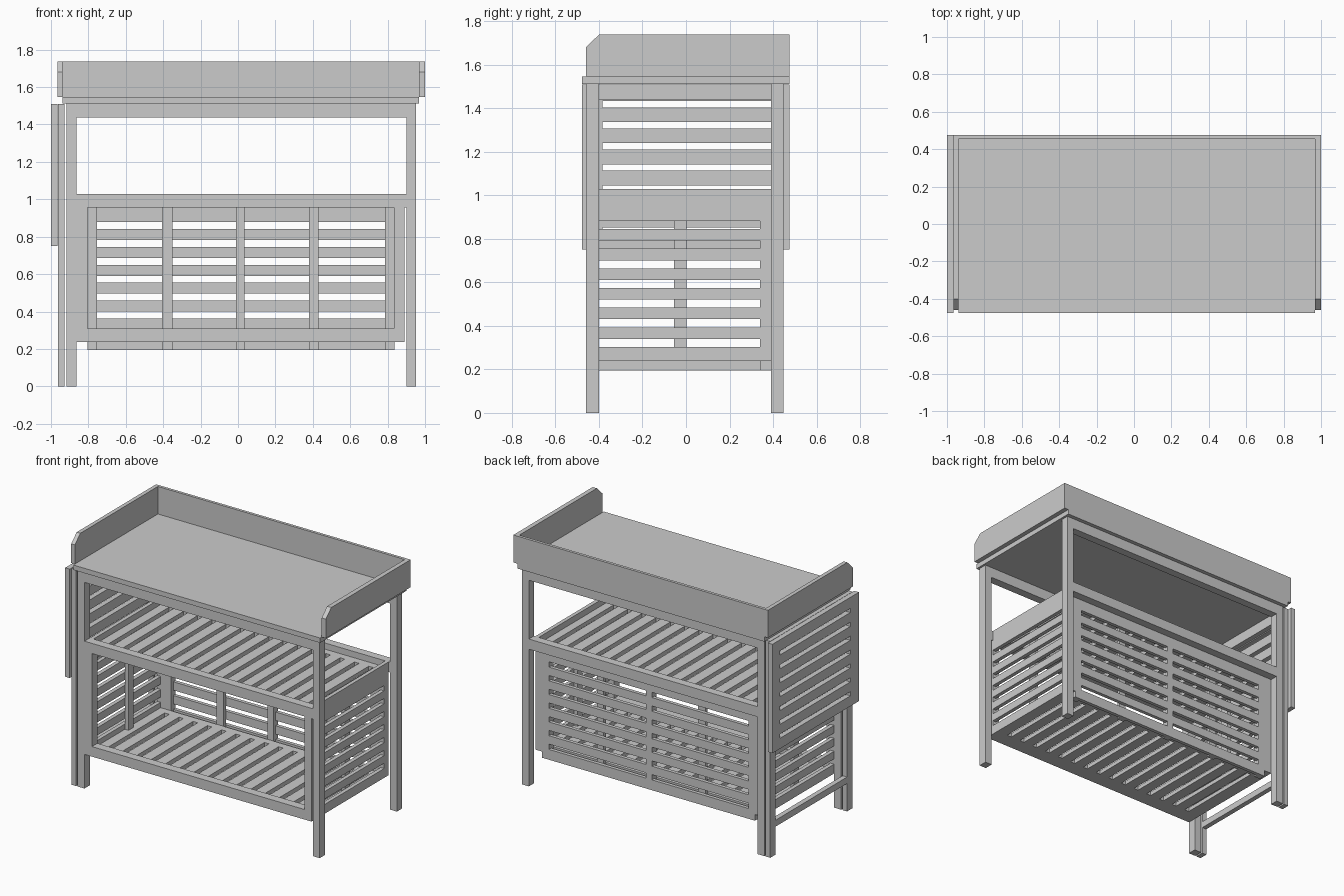
import bpy, bmesh

mat = bpy.data.materials.new("light_grey")
mat.diffuse_color = (0.6, 0.6, 0.6, 1)


def finish(name, bm):
    me = bpy.data.meshes.new(name)
    bm.to_mesh(me)
    bm.free()
    me.materials.append(mat)
    ob = bpy.data.objects.new(name, me)
    bpy.context.collection.objects.link(ob)
    return ob


def boxes(name, items):
    """One object from boxes given as (x0, x1, y0, y1, z0, z1)."""
    bm = bmesh.new()
    for x0, x1, y0, y1, z0, z1 in items:
        vs = bmesh.ops.create_cube(bm, size=1)["verts"]
        for v in vs:
            v.co.x = x1 if v.co.x > 0 else x0
            v.co.y = y1 if v.co.y > 0 else y0
            v.co.z = z1 if v.co.z > 0 else z0
    return finish(name, bm)


def strips(lo, hi, first, step, gap, n):
    """Solid intervals of lo..hi left between n evenly spaced gaps."""
    out, start = [], lo
    for i in range(n):
        g = first + i * step
        out.append((start, g))
        start = g + gap
    return out + [(start, hi)]


# Legs
for side, x0, x1 in (("left", -0.917, -0.863), ("right", 0.90, 0.953)):
    boxes(side + "_front_leg", [(x0, x1, -0.46, -0.40, 0, 1.512)])
    boxes(side + "_back_leg", [(x0, x1, 0.39, 0.447, 0, 1.512)])

# Swing-out leg frame on the left, with a low crossbar
boxes("swing_frame", [
    (-0.963, -0.928, -0.46, -0.40, 0, 1.51),
    (-0.963, -0.928, 0.39, 0.447, 0, 1.51),
    (-0.963, -0.928, -0.40, 0.39, 0.195, 0.24),
    (-0.963, -0.928, -0.40, 0.39, 1.438, 1.51)])

# Front and back rails
boxes("front_frame", [
    (-0.863, 0.90, -0.46, -0.40, 1.438, 1.512),
    (-0.863, 0.90, -0.46, -0.40, 0.957, 1.028),
    (-0.863, 0.89, -0.46, -0.40, 0.238, 0.308),
    (-0.863, -0.805, -0.46, -0.40, 0.308, 0.957),
    (0.835, 0.89, -0.46, -0.40, 0.308, 0.957)])
boxes("back_rails", [
    (-0.863, 0.90, 0.39, 0.447, 1.438, 1.512),
    (-0.863, 0.90, 0.39, 0.447, 0.957, 1.028)])

# Table top
boxes("table_top", [(-0.937, 0.968, -0.477, 0.475, 1.512, 1.546)])

# Raised border: back board and chamfered side boards
boxes("back_board", [(-0.965, 1.0, 0.455, 0.475, 1.546, 1.738)])
profile = [(-0.46, 1.546), (0.456, 1.546), (0.456, 1.738), (-0.40, 1.738), (-0.46, 1.68)]
for name, x0, x1 in (("left_board", -0.965, -0.937), ("right_board", 0.968, 1.0)):
    bm = bmesh.new()
    f = bm.faces.new([bm.verts.new((x0, y, z)) for y, z in profile])
    ext = bmesh.ops.extrude_face_region(bm, geom=[f])["geom"]
    for v in ext:
        if isinstance(v, bmesh.types.BMVert):
            v.co.x = x1
    bmesh.ops.recalc_face_normals(bm, faces=bm.faces)
    finish(name, bm)

# Hanging fold-down leaf
leaf = [(-1.0, -0.965, -0.383, 0.392, a, b)
        for a, b in strips(0.75, 1.51, 0.823, 0.0968, 0.029, 7)]
leaf += [(-1.0, -0.965, -0.477, -0.383, 0.75, 1.51),
         (-1.0, -0.965, 0.392, 0.475, 0.75, 1.51)]
boxes("folding_leaf", leaf)

# Slatted shelves, sunk level with the underside of their rails
for name, x0, x1, y1, z0, z1 in (("upper_shelf", -0.863, 0.89, 0.39, 0.957, 0.985),
                                 ("lower_shelf", -0.863, 0.89, 0.34, 0.238, 0.266)):
    parts = [(a, b, -0.35, y1 - 0.05, z0, z1)
             for a, b in strips(x0, x1, x0 + 0.094, 0.11, 0.035, 15)]
    parts += [(x0, x1, -0.40, -0.35, z0, z1), (x0, x1, y1 - 0.05, y1, z0, z1)]
    boxes(name, parts)

# Slatted side panels with inner posts, topped by the shelf side rails
for name, s0, s1, p0, p1 in (("left_side_panel", -0.863, -0.835, -0.835, -0.807),
                             ("right_side_panel", 0.863, 0.89, 0.837, 0.863)):
    parts = [(s0, s1, -0.40, 0.34, a, b)
             for a, b in strips(0.238, 1.028, 0.303, 0.0903, 0.037, 7)]
    parts += [(s0, s1, 0.34, 0.39, 0.238, 1.028),
              (p0, p1, -0.055, 0.003, 0.266, 0.957),
              (p0, p1, 0.34, 0.39, 0.238, 0.957)]
    boxes(name, parts)

# Slatted back panel with inner posts
back = []
for x0, x1 in ((-0.755, -0.01), (0.035, 0.785)):
    back += [(x0, x1, 0.365, 0.39, a, b)
             for a, b in strips(0.195, 0.957, 0.267, 0.0957, 0.037, 7)]
back += [(x0, x1, 0.365, 0.39, 0.195, 0.957)
         for x0, x1 in ((-0.805, -0.755), (-0.01, 0.035), (0.785, 0.837))]
back += [(x0, x1, 0.34, 0.365, 0.195, 0.957)
         for x0, x1 in ((-0.805, -0.755), (-0.405, -0.35), (-0.01, 0.035),
                        (0.38, 0.43), (0.785, 0.837))]
boxes("back_panel", back)
